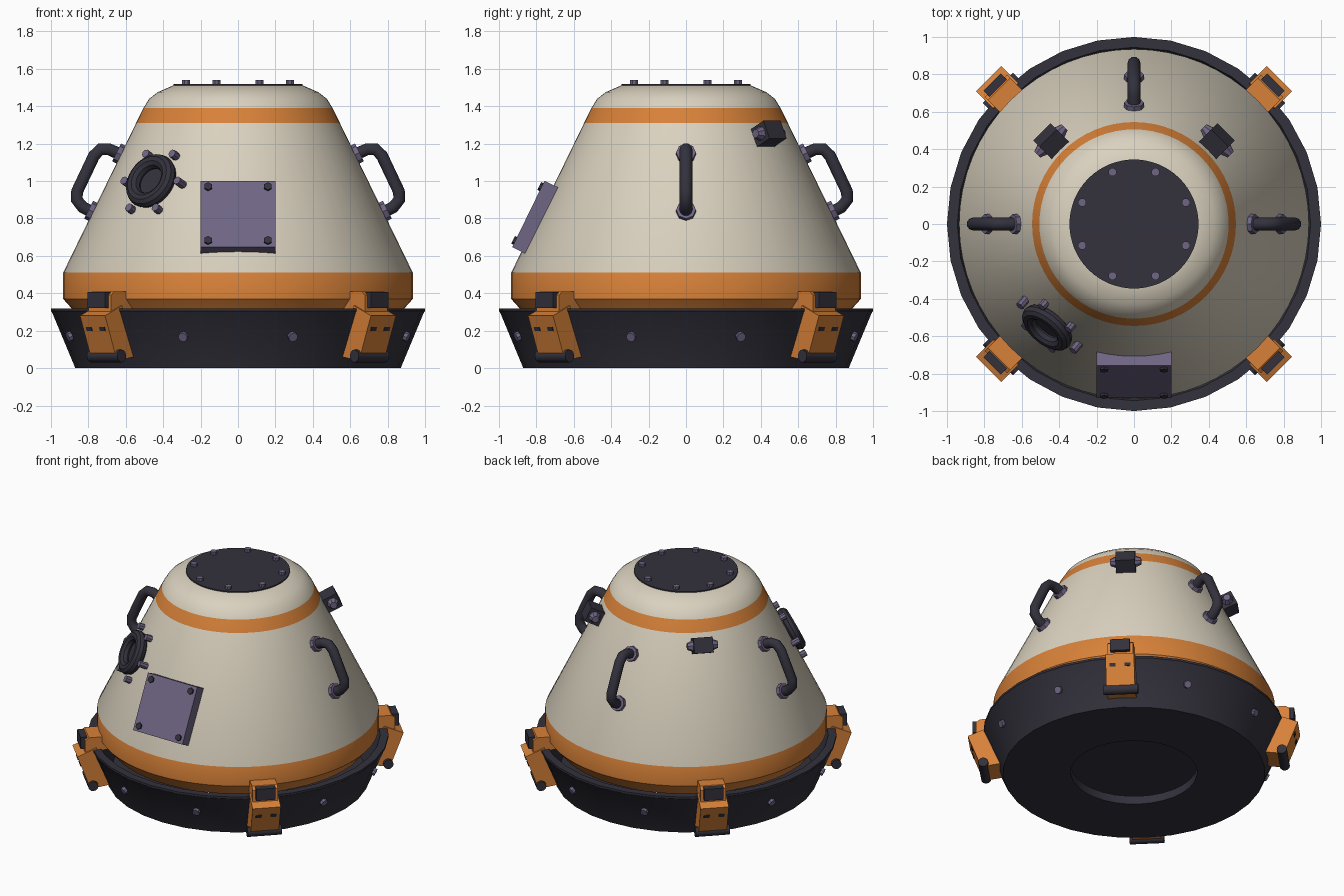
import bpy, bmesh
from math import sin, cos, pi, radians, atan
from mathutils import Matrix, Vector

if "Cube" in bpy.data.objects:
    bpy.data.objects.remove(bpy.data.objects["Cube"])


def material(name, rgb):
    m = bpy.data.materials.new(name)
    m.use_nodes = True
    m.diffuse_color = (*rgb, 1)
    b = m.node_tree.nodes["Principled BSDF"]
    b.inputs["Base Color"].default_value = (*rgb, 1)
    b.inputs["Roughness"].default_value = 0.6
    return m


CREAM = material("cream hull", (0.70, 0.64, 0.52))
ORANGE = material("orange paint", (0.68, 0.22, 0.04))
DARK = material("charcoal metal", (0.033, 0.031, 0.045))
PURPLE = material("purple metal", (0.16, 0.13, 0.23))

SLOPE = 0.4875                 # hull radius lost per unit of height
HULL_TILT = atan(SLOPE)
RING_TILT = -atan(0.13 / 0.30)
DIAGONALS = [45, 135, 225, 315]


def frame(az, r, z, tilt=0.0):
    """Local x = sideways, y = up the wall, z = outward."""
    a = radians(az)
    n = Vector((cos(tilt) * cos(a), cos(tilt) * sin(a), sin(tilt)))
    t = Vector((-sin(a), cos(a), 0))
    m = Matrix((t, n.cross(t), n)).transposed().to_4x4()
    return Matrix.Translation((r * cos(a), r * sin(a), z)) @ m


def on_hull(az, z):
    return frame(az, 0.935 - (z - 0.51) * SLOPE, z, HULL_TILT)


def shift(x=0, y=0, z=0):
    return Matrix.Translation((x, y, z))


def finish(name, bm, mats, angle=35):
    bmesh.ops.recalc_face_normals(bm, faces=bm.faces)
    me = bpy.data.meshes.new(name)
    bm.to_mesh(me)
    bm.free()
    for m in mats:
        me.materials.append(m)
    ob = bpy.data.objects.new(name, me)
    bpy.context.collection.objects.link(ob)
    smooth(ob, angle)
    return ob


def smooth(ob, angle=35):
    bpy.ops.object.select_all(action="DESELECT")
    ob.select_set(True)
    bpy.context.view_layer.objects.active = ob
    bpy.ops.object.shade_smooth_by_angle(angle=radians(angle))


def lathe(name, profile, mats, steps, closed=False, matrix=None, rule=None):
    bm = bmesh.new()
    pts = profile + profile[:1] if closed else profile
    vs = [bm.verts.new((r, 0, z)) for r, z in pts]
    es = [bm.edges.new(p) for p in zip(vs, vs[1:])]
    bmesh.ops.spin(bm, geom=vs + es, axis=(0, 0, 1), cent=(0, 0, 0),
                   angle=2 * pi, steps=steps, use_duplicate=False)
    bmesh.ops.remove_doubles(bm, verts=bm.verts, dist=1e-4)
    if rule:
        for f in bm.faces:
            f.material_index = rule(f.calc_center_median().z)
    if matrix:
        bm.transform(matrix)
    return finish(name, bm, mats)


def rods(name, mat, places, r, depth, r2=None, sides=8):
    bm = bmesh.new()
    for m in places:
        bmesh.ops.create_cone(bm, cap_ends=True, segments=sides, radius1=r,
                              radius2=r if r2 is None else r2, depth=depth, matrix=m)
    return finish(name, bm, [mat])


def boxes(name, mat, places, size):
    bm = bmesh.new()
    for m in places:
        bmesh.ops.create_cube(bm, size=1, matrix=m @ Matrix.Diagonal((*size, 1)))
    return finish(name, bm, [mat])


def prism(name, mat, az, profile, width):
    """Extrude a radius/height outline sideways."""
    bm = bmesh.new()
    m = frame(az, 0, 0)
    f = bm.faces.new([bm.verts.new((-width / 2, z, r)) for r, z in profile])
    ext = bmesh.ops.extrude_face_region(bm, geom=[f])["geom"]
    bmesh.ops.translate(bm, vec=(width, 0, 0),
                        verts=[v for v in ext if isinstance(v, bmesh.types.BMVert)])
    bm.transform(m)
    return finish(name, bm, [mat])


# Capsule hull with two painted bands and a dark underside
def hull_paint(z):
    if z < 0.3:
        return 2
    return 1 if z < 0.51 or 1.31 < z < 1.39 else 0


lathe("capsule_hull",
      [(0, 0.28), (0.86, 0.28), (0.89, 0.32), (0.935, 0.37), (0.935, 0.51),
       (0.545, 1.31), (0.506, 1.39), (0.475, 1.44), (0.43, 1.475), (0.345, 1.512), (0, 1.512)],
      [CREAM, ORANGE, DARK], 64, rule=hull_paint)

# Top cover and its bolts
rods("top_cover", DARK, [shift(z=1.514)], 0.345, 0.012, sides=64)
rods("top_cover_bolts", PURPLE,
     [frame(22.5 + 45 * k, 0.30, 1.527, pi / 2) for k in range(8)], 0.023, 0.026)

# Base ring: flared tray with an open centre
lathe("base_ring",
      [(0.42, 0), (0.87, 0), (0.995, 0.30), (1.0, 0.305), (1.0, 0.32), (0.945, 0.32),
       (0.84, 0.06), (0.42, 0.06)], [DARK], 32, closed=True)
rods("base_ring_bolts", PURPLE,
     [frame(a + s, 0.943, 0.17, RING_TILT) for a in DIAGONALS for s in (-27, 27)],
     0.026, 0.03)

# Clamps holding the capsule to the base ring
for i, az in enumerate(DIAGONALS, 1):
    prism(f"clamp_body_{i}", ORANGE, az,
          [(1.10, 0.28), (1.01, 0.04), (0.88, 0.06), (0.97, 0.335)], 0.19)
    prism(f"clamp_head_{i}", ORANGE, az,
          [(0.88, 0.32), (0.88, 0.41), (1.02, 0.41), (1.045, 0.39), (1.045, 0.29)], 0.17)
boxes("clamp_latches", DARK, [frame(a, 1.05, 0.365) for a in DIAGONALS],
      (0.13, 0.085, 0.045))
boxes("clamp_slots", DARK,
      [frame(a, 1.074, 0.21, -0.359) @ shift(s) for a in DIAGONALS for s in (-0.05, 0.05)],
      (0.04, 0.022, 0.009))
rods("clamp_pins", DARK,
     [frame(a, 0.995, 0.065) @ Matrix.Rotation(pi / 2, 4, "Y") for a in DIAGONALS],
     0.034, 0.23, sides=12)

# Grab handles on the left, back and right
for side, az in (("left", 0), ("back", 90), ("right", 180)):
    cu = bpy.data.curves.new(f"{side}_handle", "CURVE")
    cu.dimensions = "3D"
    cu.bevel_depth, cu.bevel_resolution = 0.034, 3
    cu.use_fill_caps = True
    path = [(0.60, 1.13), (0.69, 1.17), (0.735, 1.17), (0.77, 1.135),
            (0.86, 0.945), (0.862, 0.90), (0.83, 0.86), (0.74, 0.815)]
    sp = cu.splines.new("POLY")
    sp.points.add(len(path) - 1)
    for p, (r, z) in zip(sp.points, path):
        p.co = (*(frame(az, r, z).translation), 1)
    ob = bpy.data.objects.new(f"{side}_handle", cu)
    cu.materials.append(DARK)
    bpy.context.collection.objects.link(ob)
    bpy.ops.object.select_all(action="DESELECT")
    ob.select_set(True)
    bpy.context.view_layer.objects.active = ob
    bpy.ops.object.convert(target="MESH")
    smooth(bpy.context.object, 50)
rods("handle_washers", PURPLE,
     [on_hull(a, z) @ shift(z=0.008) for a in (0, 90, 180) for z in (1.142, 0.836)],
     0.053, 0.034)

# Round porthole with rim and bolts
port = on_hull(230, 0.99)
lathe("porthole_rim",
      [(0.115 + 0.04 * cos(k * pi / 5), 0.025 + 0.04 * sin(k * pi / 5)) for k in range(10)],
      [DARK], 32, closed=True, matrix=port)
rods("porthole_glass", DARK, [port @ shift(z=0.005)], 0.11, 0.016, sides=32)
rods("porthole_bolts", PURPLE,
     [port @ Matrix.Rotation(k * pi / 3, 4, "Z") @ shift(0.185, 0, 0.002) for k in range(6)],
     0.023, 0.06)

# Front access panel
panel = on_hull(270, 0.80)
boxes("access_panel", PURPLE, [panel @ shift(z=0.015)], (0.40, 0.395, 0.08))
rods("access_panel_bolts", DARK,
     [panel @ shift(x, y, 0.058) for x in (-0.16, 0.16) for y in (-0.16, 0.16)],
     0.023, 0.02, sides=6)

# Thruster blocks on the rear shoulders
pods = [on_hull(a, 1.232) for a in (45, 135)]
boxes("thruster_blocks", DARK, [m @ shift(z=0.04) for m in pods], (0.13, 0.105, 0.12))
rods("thruster_nozzles", PURPLE,
     [m @ shift(s * 0.08, 0, 0.05) @ Matrix.Rotation(s * pi / 2, 4, "Y")
      for m in pods for s in (-1, 1)], 0.042, 0.045, r2=0.024)
